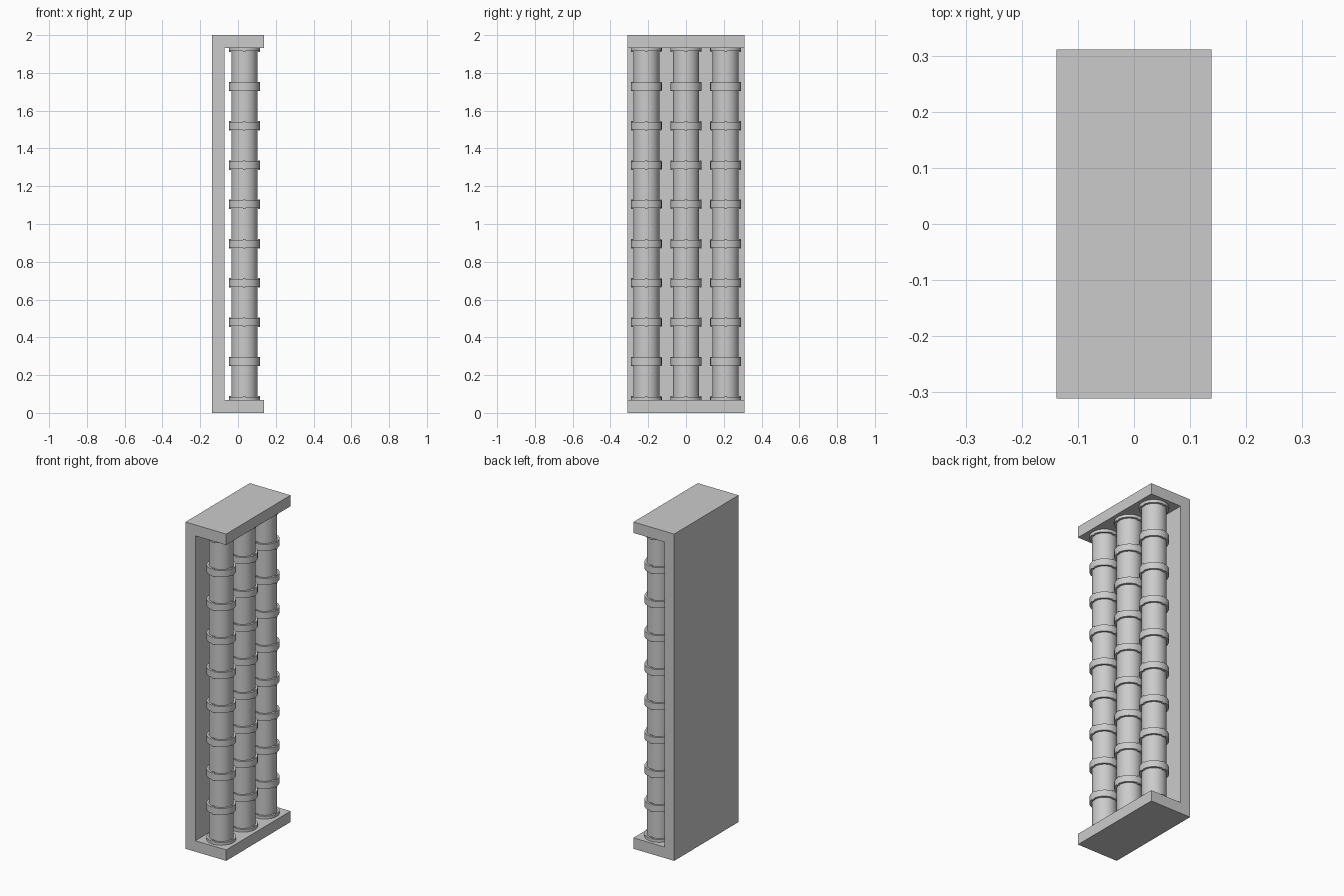
import bpy, bmesh, math
from mathutils import Matrix

if "Cube" in bpy.data.objects:
    bpy.data.objects.remove(bpy.data.objects["Cube"])

W, D, T = 0.138, 0.311, 0.067      # half width, half depth, wall thickness
CX, SPACING = 0.034, 0.21          # column row position and pitch
R_COL, R_RING = 0.069, 0.082
PITCH, RINGS = 0.208, 10


def make_object(name, bm, smooth=False):
    bmesh.ops.recalc_face_normals(bm, faces=bm.faces)
    me = bpy.data.meshes.new(name)
    bm.to_mesh(me)
    bm.free()
    ob = bpy.data.objects.new(name, me)
    bpy.context.collection.objects.link(ob)
    if smooth:
        bpy.ops.object.select_all(action='DESELECT')
        ob.select_set(True)
        bpy.context.view_layer.objects.active = ob
        bpy.ops.object.shade_smooth_by_angle(angle=math.radians(30))
    return ob


def lathe(bm, profile, x, y, n=32, closed=False):
    loops = [[bm.verts.new((x + r * math.cos(2 * math.pi * i / n),
                            y + r * math.sin(2 * math.pi * i / n), z))
              for i in range(n)] for r, z in profile]
    pairs = list(zip(loops, loops[1:]))
    if closed:
        pairs.append((loops[-1], loops[0]))
    else:
        bm.faces.new(loops[0][::-1])
        bm.faces.new(loops[-1])
    for a, b in pairs:
        for i in range(n):
            j = (i + 1) % n
            bm.faces.new((a[i], a[j], b[j], b[i]))


# C-shaped housing: back panel with top and bottom shelves
bm = bmesh.new()
profile = [(-W, 0), (W, 0), (W, T), (-W + T, T),
           (-W + T, 2 - T), (W, 2 - T), (W, 2), (-W, 2)]
face = bm.faces.new([bm.verts.new((x, -D, z)) for x, z in profile])
ext = bmesh.ops.extrude_face_region(bm, geom=[face])
bmesh.ops.translate(bm, vec=(0, 2 * D, 0),
                    verts=[v for v in ext['geom'] if isinstance(v, bmesh.types.BMVert)])
make_object("housing", bm)

for k, y in enumerate((-SPACING, 0, SPACING)):
    # Round column
    bm = bmesh.new()
    lathe(bm, [(R_COL, T - 0.01), (R_COL, 2 - T + 0.01)], CX, y)
    make_object(f"column_{k + 1}", bm, True)

    # Evenly spaced collars, end ones half sunk into the shelves
    bm = bmesh.new()
    for i in range(RINGS):
        z = 1 + (i - (RINGS - 1) / 2) * PITCH
        h = 0.020
        lathe(bm, [(R_COL - 0.004, z - h), (R_RING, z - h),
                   (R_RING, z + h), (R_COL - 0.004, z + h)], CX, y, closed=True)
        # Four small clips on each collar
        for q in range(4):
            m = (Matrix.Translation((CX, y, z)) @ Matrix.Rotation(q * math.pi / 2, 4, 'Z')
                 @ Matrix.Translation((0.0765, 0, 0))
                 @ Matrix.Diagonal((0.010, 0.014, 0.050, 1)))
            bmesh.ops.create_cube(bm, size=1, matrix=m)
    make_object(f"collars_{k + 1}", bm, True)
